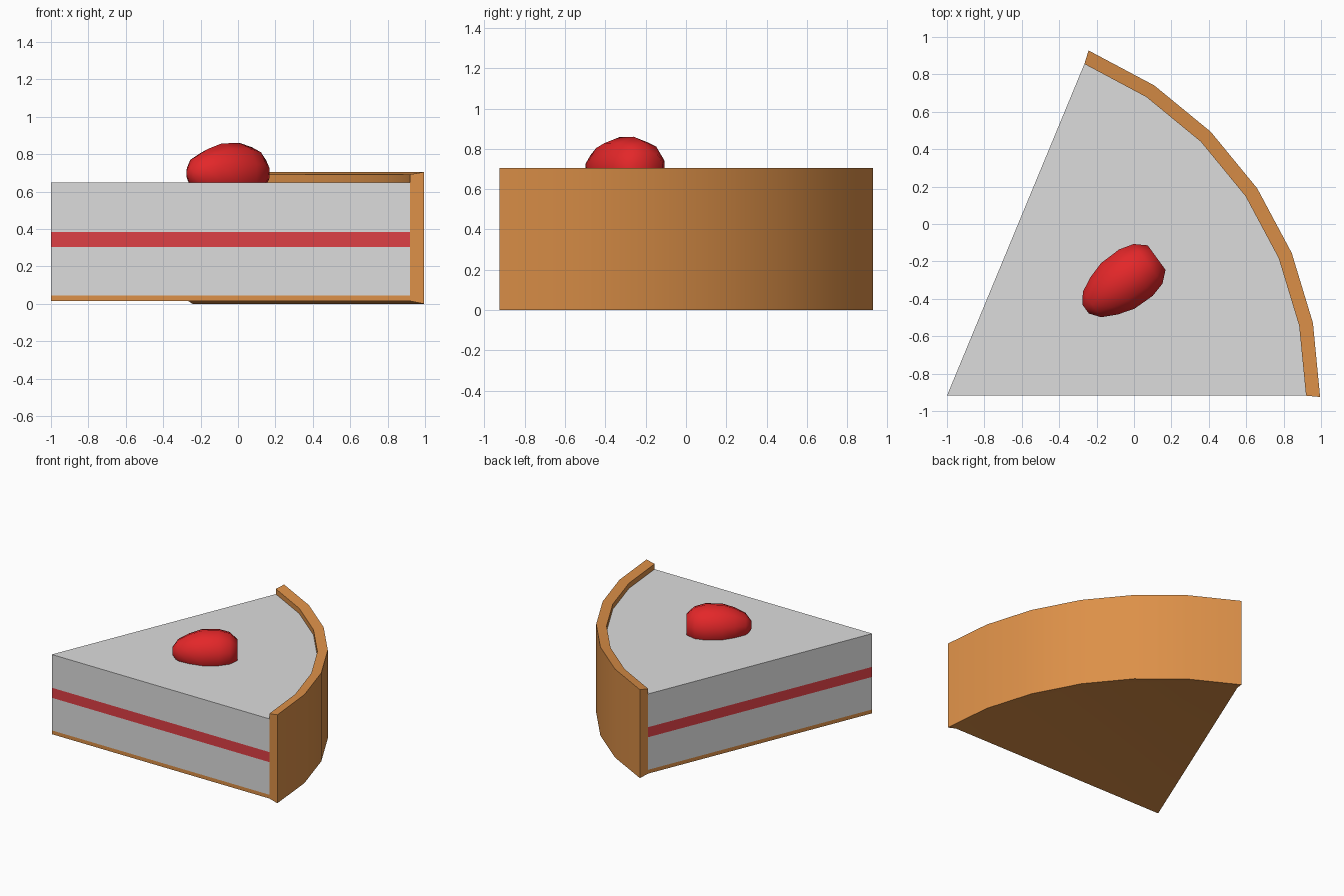
import bpy, bmesh, math
from mathutils import Matrix, Vector

cube = bpy.data.objects.get("Cube")
if cube:
    bpy.data.objects.remove(cube, do_unlink=True)

TIP = Vector((-1, -0.918, 0))   # point of the slice
SWEEP, STEPS = 67.5, 6          # angle of the slice, flat sides of the rim
INNER, OUTER = 1.92, 1.995


def material(name, rgb):
    m = bpy.data.materials.new(name)
    m.use_nodes = True
    m.diffuse_color = (*rgb, 1)
    bsdf = next(n for n in m.node_tree.nodes if n.type == 'BSDF_PRINCIPLED')
    bsdf.inputs["Base Color"].default_value = (*rgb, 1)
    return m


def finish(name, bm, mat, angle):
    bmesh.ops.remove_doubles(bm, verts=bm.verts, dist=1e-5)
    bmesh.ops.recalc_face_normals(bm, faces=bm.faces)
    mesh = bpy.data.meshes.new(name)
    bm.to_mesh(mesh)
    bm.free()
    mesh.materials.append(mat)
    ob = bpy.data.objects.new(name, mesh)
    bpy.context.collection.objects.link(ob)
    bpy.ops.object.select_all(action='DESELECT')
    ob.select_set(True)
    bpy.context.view_layer.objects.active = ob
    bpy.ops.object.shade_smooth_by_angle(angle=math.radians(angle))
    return ob


def bridge(bm, a, b):
    for i in range(len(a)):
        j = (i + 1) % len(a)
        bm.faces.new((a[i], a[j], b[j], b[i]))


def wedge(name, section, mat):
    """Sweep a (radius, height) section around the tip of the slice."""
    bm = bmesh.new()
    rings = []
    for k in range(STEPS + 1):
        ring = []
        for r, z in section:
            a = SWEEP * k / STEPS
            if r == OUTER:      # outer rim flares slightly at both ends
                a += {0: -0.2, STEPS: 0.2}.get(k, 0)
            a = math.radians(a)
            ring.append(bm.verts.new(TIP + Vector((r * math.cos(a), r * math.sin(a), z))))
        rings.append(ring)
    for a, b in zip(rings, rings[1:]):
        bridge(bm, a, b)
    for end in (rings[0], rings[-1]):
        bm.faces.new(end)
    return finish(name, bm, mat, 30)


def layer(name, low, high, mat):
    return wedge(name, [(0, low), (INNER, low), (INNER, high), (0, high)], mat)


crust = material("golden crust", (0.72, 0.28, 0.065))
cream = material("pale cream", (0.72, 0.72, 0.72))
jam = material("red jam", (0.73, 0.05, 0.06))
berry = material("berry red", (0.77, 0.02, 0.022))

# Pastry base and raised rim
wedge("crust", [(0, 0.015), (INNER, 0.015), (OUTER, 0), (OUTER, 0.705),
                (INNER, 0.692), (INNER, 0.045), (0, 0.045)], crust)

# Filling layers
layer("lower_cream", 0.045, 0.305, cream)
layer("jam_layer", 0.305, 0.385, jam)
layer("upper_cream", 0.385, 0.65, cream)

# Strawberry lying on its side, sunk into the cream
SIDES = 10
bm = bmesh.new()
rings = []
for u, r in [(-0.312, 0.03), (-0.27, 0.088), (-0.19, 0.13), (-0.1, 0.159),
             (0.02, 0.161), (0.1, 0.138), (0.157, 0.085)]:
    rings.append([bm.verts.new((u, r * math.cos(t), r * math.sin(t)))
                  for t in (math.tau * (i + 0.5) / SIDES for i in range(SIDES))])
for a, b in zip(rings, rings[1:]):
    bridge(bm, a, b)
for end in (rings[0], rings[-1]):
    bm.faces.new(end)
bm.transform(Matrix.Translation((-0.006, -0.272, 0.699)) @ Matrix.Rotation(math.radians(36), 4, 'Z'))
finish("strawberry", bm, berry, 70)
